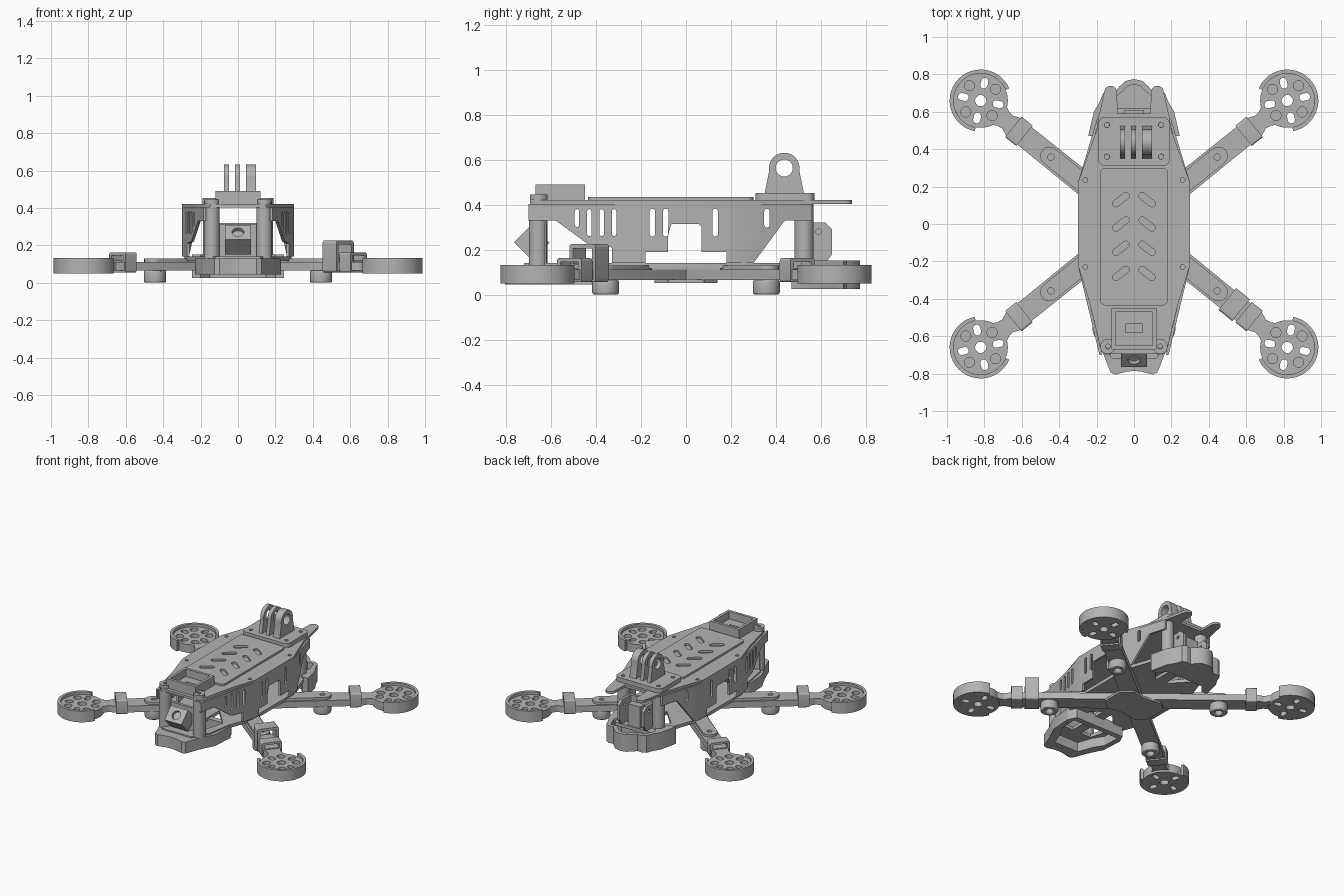
import bpy, bmesh
from math import sin, cos, radians, atan2, pi
from mathutils import Matrix

cube = bpy.data.objects.get("Cube")
if cube:
    bpy.data.objects.remove(cube)

grey = bpy.data.materials.new("plain_grey")
grey.use_nodes = True
COLOR = (0.45, 0.45, 0.45, 1)
grey.diffuse_color = COLOR
grey.node_tree.nodes["Principled BSDF"].inputs["Base Color"].default_value = COLOR

# (a, b, c) -> (x=c, y=a, z=b): draws a profile in the side plane
SIDE = Matrix(((0, 0, 1, 0), (1, 0, 0, 0), (0, 1, 0, 0), (0, 0, 0, 1)))


def arc(cx, cy, r, a0=0, a1=360, n=32):
    full = abs(a1 - a0) == 360
    steps = n if full else n - 1
    return [(cx + r * cos(radians(a0 + (a1 - a0) * i / steps)),
             cy + r * sin(radians(a0 + (a1 - a0) * i / steps))) for i in range(n)]


def rect(x0, x1, y0, y1, r=0.0):
    if r == 0:
        return [(x0, y0), (x1, y0), (x1, y1), (x0, y1)]
    return (arc(x0 + r, y0 + r, r, 180, 270, 7) + arc(x1 - r, y0 + r, r, 270, 360, 7)
            + arc(x1 - r, y1 - r, r, 0, 90, 7) + arc(x0 + r, y1 - r, r, 90, 180, 7))


def slot(cx, cy, half, r, angle):
    dx, dy = half * cos(radians(angle)), half * sin(radians(angle))
    return (arc(cx + dx, cy + dy, r, angle - 90, angle + 90, 9)
            + arc(cx - dx, cy - dy, r, angle + 90, angle + 270, 9))


def both(pts):
    return pts + [(-x, y) for x, y in reversed(pts) if x != 0]


def flip(loops):
    return loops + [[(-x, y) for x, y in lp] for lp in loops]


def plate(name, loops, z0, z1, matrix=Matrix(), bevel=0.0, shape=None):
    """Extrude an outline with holes from z0 to z1, then place it."""
    cu = bpy.data.curves.new(name, 'CURVE')
    cu.dimensions, cu.fill_mode = '2D', 'BOTH'
    cu.extrude = (z1 - z0) / 2 - bevel
    cu.bevel_depth, cu.offset, cu.bevel_resolution = bevel, -bevel, 2
    for pts in loops:
        sp = cu.splines.new('POLY')
        sp.points.add(len(pts) - 1)
        for p, (x, y) in zip(sp.points, pts):
            p.co = (x, y, 0, 1)
        sp.use_cyclic_u = True
    tmp = bpy.data.objects.new(name + "_outline", cu)
    bpy.context.collection.objects.link(tmp)
    dg = bpy.context.evaluated_depsgraph_get()
    me = bpy.data.meshes.new_from_object(tmp.evaluated_get(dg))
    bpy.data.objects.remove(tmp)
    bpy.data.curves.remove(cu)
    me.transform(matrix @ Matrix.Translation((0, 0, (z0 + z1) / 2)))
    bm = bmesh.new()
    bm.from_mesh(me)
    bmesh.ops.remove_doubles(bm, verts=bm.verts, dist=1e-5)
    if shape:
        shape(bm)
    bmesh.ops.recalc_face_normals(bm, faces=bm.faces)
    bm.to_mesh(me)
    bm.free()
    me.materials.clear()
    me.materials.append(grey)
    me.shade_smooth()
    me.set_sharp_from_angle(angle=radians(30))
    me.name = name
    ob = bpy.data.objects.new(name, me)
    bpy.context.collection.objects.link(ob)
    return ob


# Arms with motor pads, guards, collars and feet
PAD = 1.052
arm_half = [(0, 0.065), (0.83, 0.06), (0.87, 0.044), (0.9, 0.05)]
arm_outline = ([(x, -y) for x, y in arm_half] + arc(PAD, 0, 0.145, -155, 155, 48)
               + arm_half[::-1])
centre_hole = arc(PAD, 0, 0.03, n=20)
pad_slots, pad_holes = [], []
for k in range(4):
    a = 63 + 90 * k
    pad_slots.append(slot(PAD + 0.095 * cos(radians(a)), 0.095 * sin(radians(a)), 0.01, 0.019, a))
    a = 14 + 90 * k
    pad_holes.append(arc(PAD + 0.1 * cos(radians(a)), 0.1 * sin(radians(a)), 0.027, n=20))
guard_wall = arc(PAD, 0, 0.166, -118, 118, 48) + arc(PAD, 0, 0.145, 118, -118, 48)

for side, sx in (("left", 1), ("right", -1)):
    for end, sy in (("front", -1), ("back", 1)):
        tag = f"{end}_{side}"
        M = Matrix.Diagonal((sx, sy, 1, 1)) @ Matrix.Rotation(atan2(0.66, 0.82), 4, 'Z')
        plate("arm_" + tag, [arm_outline, centre_hole] + pad_slots + pad_holes, 0.065, 0.112, M)
        plate("guard_floor_" + tag, [arc(PAD, 0, 0.145, n=48), centre_hole] + pad_slots, 0.05, 0.065, M)
        plate("guard_wall_" + tag, [guard_wall], 0.05, 0.132, M)
        plate("arm_cover_" + tag, [slot(0.45, 0, 0.13, 0.05, 0), arc(0.57, 0, 0.017, n=16)],
              0.112, 0.13, M)
        plate("foot_" + tag, [arc(0.57, 0, 0.06), arc(0.57, 0, 0.025, n=16)], 0, 0.066, M, 0.01)
        plate("collar_" + tag, [rect(-0.07, 0.07, 0.055, 0.162, 0.012),
                                rect(-0.05, 0.05, 0.118, 0.146)], 0.752, 0.828, M @ SIDE)

# Taller clip on one front arm
M = Matrix.Diagonal((1, -1, 1, 1)) @ Matrix.Rotation(atan2(0.66, 0.82), 4, 'Z')
plate("clip_bracket", [rect(-0.075, 0.075, 0.055, 0.225, 0.015),
                       rect(-0.055, 0.055, 0.135, 0.205)], 0.64, 0.735, M @ SIDE)

# Lower deck
deck = both([(0, -0.72), (0.12, -0.72), (0.19, -0.6), (0.22, -0.42), (0.285, -0.25),
             (0.285, 0.25), (0.2, 0.5), (0.15, 0.62), (0, 0.62)])
deck_holes = flip([[(0.035, -0.6), (0.12, -0.6), (0.17, -0.42), (0.035, -0.27)],
                   [(0.04, 0.28), (0.17, 0.42), (0.13, 0.46), (0.04, 0.46)]])
plate("lower_deck", [deck] + deck_holes, 0.116, 0.14)
plate("centre_brace", [both([(0, -0.12), (0.12, -0.14), (0.19, -0.08), (0.19, 0.08),
                            (0.12, 0.14), (0, 0.12)])], 0.052, 0.068)

# Bumpers
front_rim = both([(0, -0.785), (0.04, -0.79), (0.1, -0.805), (0.125, -0.795), (0.17, -0.68),
                  (0.22, -0.58), (0.23, -0.42), (0.2, -0.36), (0, -0.36)])
front_gap = both([(0, -0.71), (0.1, -0.71), (0.14, -0.6), (0.185, -0.53), (0.19, -0.4), (0, -0.4)])
plate("front_bumper", [front_rim, front_gap], 0.045, 0.13)
back_rim = both([(0, 0.775), (0.045, 0.765), (0.078, 0.735), (0.1, 0.71), (0.135, 0.715),
                 (0.165, 0.7), (0.185, 0.65), (0.215, 0.6), (0.245, 0.47), (0.2, 0.47),
                 (0.15, 0.53), (0, 0.53)])
back_gap = both([(0, 0.745), (0.03, 0.74), (0.055, 0.715), (0.09, 0.685), (0.14, 0.685),
                 (0.17, 0.6), (0.14, 0.56), (0, 0.56)])
plate("back_bumper", [back_rim, back_gap], 0.03, 0.152)
plate("back_bumper_floor", [back_rim], 0.025, 0.045)

# Top deck with two tail horns
top = both([(0, -0.695), (0.15, -0.695), (0.18, -0.66), (0.235, -0.43), (0.3, -0.22),
            (0.3, 0.22), (0.2, 0.5), (0.19, 0.57)]
           + arc(0.125, 0.705, 0.034, 0, 180, 12) + [(0.088, 0.59), (0, 0.59)])
screws = flip([arc(x, y, 0.013, n=12) for x, y in
               ((0.26, 0.235), (0.26, -0.23), (0.14, -0.65), (0.145, 0.53), (0.145, 0.36))])
plate("top_deck", [top] + screws, 0.402, 0.42)
pad_cuts = flip([slot(0.07, y, 0.033, 0.018, -38) for y in (0.13, 0, -0.13, -0.265)])
plate("battery_pad", [rect(-0.182, 0.182, -0.435, 0.3, 0.03)] + pad_cuts, 0.42, 0.434)


# Slotted side panels that follow the deck edge
def bend(sign):
    def shape(bm):
        for y in (-0.22, 0.22):
            bmesh.ops.bisect_plane(bm, geom=bm.verts[:] + bm.edges[:] + bm.faces[:],
                                   plane_co=(0, y, 0), plane_no=(0, 1, 0))
        for v in bm.verts:
            y = v.co.y
            inset = 0.24 * max(0, -y - 0.22) + 0.3 * max(0, y - 0.22)
            v.co.x += sign * (0.293 - inset)
    return shape


panel = [(-0.7, 0.402), (-0.7, 0.33), (-0.58, 0.33), (-0.43, 0.22), (-0.33, 0.21), (-0.33, 0.14),
         (-0.18, 0.14), (-0.18, 0.19), (-0.08, 0.19), (-0.08, 0.3), (-0.065, 0.315), (0.055, 0.315),
         (0.07, 0.3), (0.07, 0.19), (0.18, 0.19), (0.18, 0.14), (0.3, 0.14), (0.44, 0.33),
         (0.56, 0.33), (0.56, 0.402)]
slots = [slot(y, 0.32, 0.05, 0.012, 90) for y in (-0.15, -0.09, 0.13)]
slots += [slot(y, 0.32, 0.05, 0.01, 90) for y in (-0.43, -0.375, -0.32)]
slots += [slot(-0.485, 0.34, 0.03, 0.01, 90), slot(0.36, 0.34, 0.03, 0.012, 90)]
for side, sx in (("left", 1), ("right", -1)):
    plate("side_panel_" + side, [panel] + slots, -0.007, 0.007, SIDE, shape=bend(sx))
    plate("front_post_" + side, [arc(sx * 0.14, -0.657, 0.042)], 0.13, 0.402)
    plate("back_post_" + side, [arc(sx * 0.145, 0.525, 0.042)], 0.14, 0.402)
    plate("tail_bracket_" + side,
          [[(0.5, 0.14), (0.62, 0.14), (0.65, 0.18), (0.65, 0.29), (0.62, 0.32), (0.5, 0.32)],
           arc(0.59, 0.28, 0.012, n=12)], sx * 0.1 - 0.01, sx * 0.1 + 0.01, SIDE)
    plate("front_ear_" + side, [arc(sx * 0.14, -0.655, 0.04), arc(sx * 0.14, -0.655, 0.013, n=12)],
          0.42, 0.445)
plate("tail_wall", [rect(-0.1, 0.1, 0.5, 0.52)], 0.14, 0.32)
plate("tail_step", [rect(-0.05, 0.05, 0.56, 0.61)], 0.14, 0.3)

# Front tray
plate("tray_walls", [rect(-0.12, 0.12, -0.67, -0.45), rect(-0.1, 0.1, -0.65, -0.47)], 0.42, 0.49)
plate("tray_floor", [rect(-0.11, 0.11, -0.66, -0.46), rect(-0.045, 0.045, -0.58, -0.535)], 0.42, 0.434)

# Action camera mount
base_holes = flip([arc(0.145, y, 0.014, n=12) for y in (0.53, 0.36)])
plate("mount_base", [rect(-0.19, 0.19, 0.31, 0.572, 0.035)] + base_holes, 0.42, 0.452)
lug = [(0.35, 0.45), (0.525, 0.45)] + arc(0.437, 0.563, 0.068, -10, 190, 24)
for i, (x0, x1) in enumerate(((-0.075, -0.047), (-0.016, 0.011), (0.043, 0.097))):
    plate(f"mount_lug_{i + 1}", [lug, arc(0.437, 0.563, 0.038, n=24)], x0, x1, SIDE)

# Tilted nose camera with a recessed lens
tilt = Matrix.Translation((0, -0.685, 0.23)) @ Matrix.Rotation(radians(45), 4, 'X')
plate("camera_body", [rect(-0.07, 0.07, -0.055, 0.055)], -0.055, 0.035, tilt)
plate("camera_face", [rect(-0.07, 0.07, -0.055, 0.055), arc(0, 0, 0.032, n=24)], 0.035, 0.058, tilt)
plate("camera_shelf", [rect(-0.17, 0.17, -0.64, -0.62)], 0.14, 0.31)
